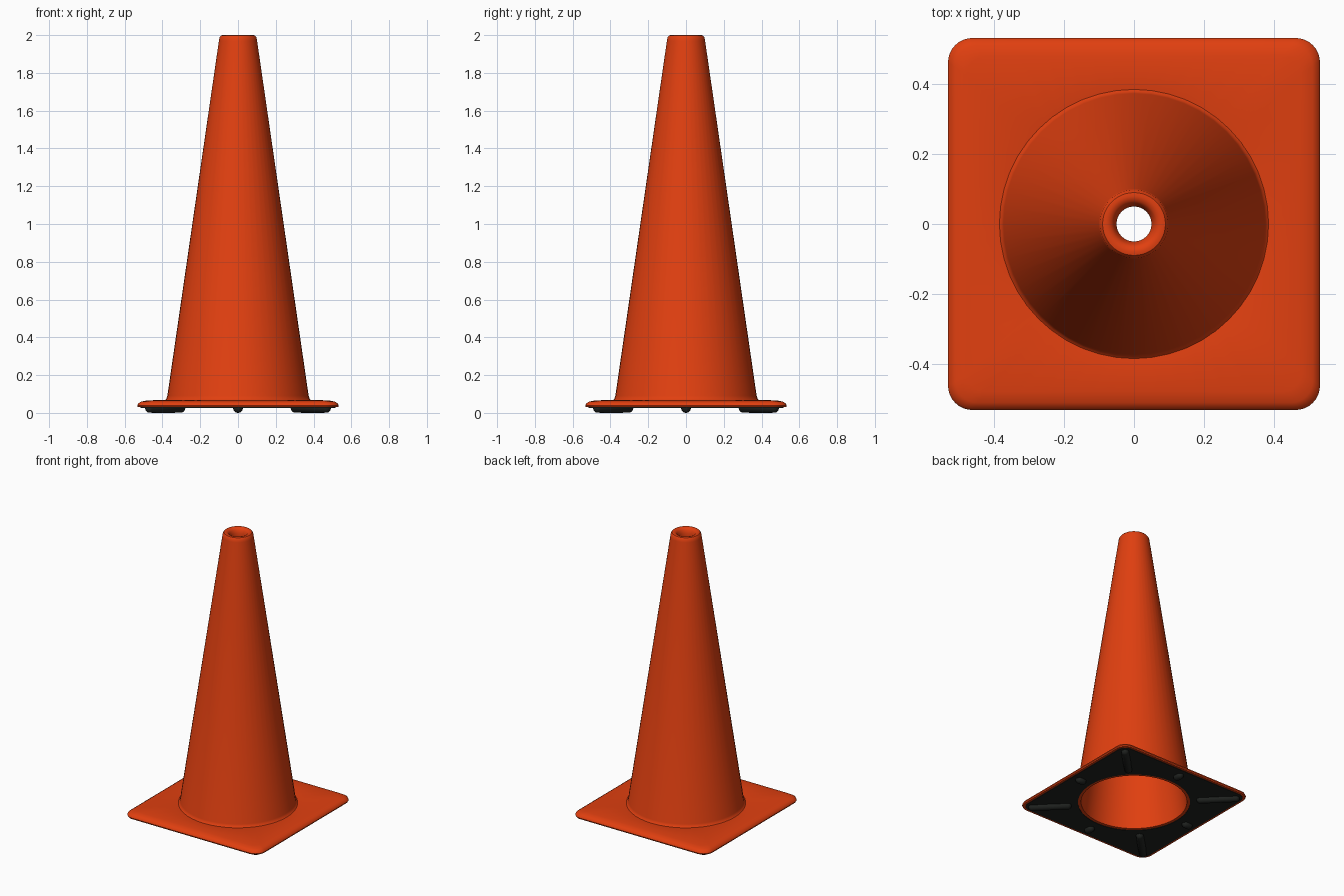
import bpy, bmesh
from math import pi, sin, cos, atan2, hypot, tan
from mathutils import Matrix

if "Cube" in bpy.data.objects:
    bpy.data.objects.remove(bpy.data.objects["Cube"])


def material(name, rgb):
    m = bpy.data.materials.new(name)
    m.use_nodes = True
    m.diffuse_color = (*rgb, 1)
    m.node_tree.nodes["Principled BSDF"].inputs["Base Color"].default_value = (*rgb, 1)
    return m


orange = material("safety orange", (0.75, 0.05, 0.005))
black = material("black rubber", (0.014, 0.016, 0.014))


def finish(bm, name, mat, angle=40):
    bmesh.ops.recalc_face_normals(bm, faces=bm.faces[:])
    mesh = bpy.data.meshes.new(name)
    bm.to_mesh(mesh)
    bm.free()
    mesh.materials.append(mat)
    ob = bpy.data.objects.new(name, mesh)
    bpy.context.collection.objects.link(ob)
    bpy.ops.object.select_all(action="DESELECT")
    ob.select_set(True)
    bpy.context.view_layer.objects.active = ob
    bpy.ops.object.shade_smooth_by_angle(angle=angle * pi / 180)
    return ob


def loft(name, rings, mat):
    """Skin a closed loop of rings, the last joining back to the first."""
    bm = bmesh.new()
    loops = [[bm.verts.new(p) for p in ring] for ring in rings]
    for a, b in zip(loops, loops[1:] + loops[:1]):
        n = len(a)
        for i in range(n):
            j = (i + 1) % n
            bm.faces.new((a[i], a[j], b[j], b[i]))
    return finish(bm, name, mat)


def circle(r, z, n=48):
    return [(r * cos(2 * pi * i / n), r * sin(2 * pi * i / n), z) for i in range(n)]


def square(h, r, z):
    """Square of half-size h with corner radius r, with points along each side."""
    pts = []
    c = h - r
    for q in range(4):
        side = []
        limit = atan2(c, h)
        for i in range(1, 12):
            side.append((h, h * tan(limit * (i / 6 - 1))))
        for i in range(9):
            a = pi / 2 * i / 8
            side.append((c + r * cos(a), c + r * sin(a)))
        turn = q * pi / 2
        pts += [(x * cos(turn) - y * sin(turn), x * sin(turn) + y * cos(turn), z)
                for x, y in side]
    return pts


def rounded(ring, r, z):
    """Circle whose points follow the directions of a square ring."""
    return [(x * r / hypot(x, y), y * r / hypot(x, y), z) for x, y, _ in ring]


# Hollow cone: up the outside, over the lip, down the inside
profile = [(0.36, 0.03), (0.39, 0.066), (0.38, 0.073), (0.374, 0.09),
           (0.101, 1.97), (0.098, 1.988), (0.09, 1.998), (0.08, 2.0),
           (0.066, 1.996), (0.058, 1.985), (0.05, 1.965), (0.05, 1.94),
           (0.075, 1.92), (0.335, 0.1), (0.342, 0.03)]
loft("cone_body", [circle(r, z) for r, z in profile], orange)

# Square base slab with a soft upper edge and a round opening
outer = [(0.53, 0.07, 0.03), (0.533, 0.07, 0.038), (0.528, 0.068, 0.05),
         (0.512, 0.062, 0.06), (0.48, 0.055, 0.066)]
rings = [square(*s) for s in outer]
rings += [rounded(rings[0], 0.385, 0.069), rounded(rings[0], 0.355, 0.06),
          rounded(rings[0], 0.355, 0.03)]
loft("base_slab", rings, orange)

# Thin rubber sheet beneath the base
edge = square(0.515, 0.06, 0.031)
loft("underside_sheet", [edge, [(x, y, 0.027) for x, y, _ in edge],
                         rounded(edge, 0.362, 0.027), rounded(edge, 0.362, 0.031)], black)


# Rounded feet: long ones to the corners, short ones to the sides
def foot(name, start, end, angle, radius=0.026):
    bm = bmesh.new()
    bmesh.ops.create_uvsphere(bm, u_segments=16, v_segments=10, radius=radius)
    stretch = (end - start) / 2 - radius
    for v in bm.verts:
        if abs(v.co.x) > 0.0001:
            v.co.x += stretch if v.co.x > 0 else -stretch
    place = Matrix.Rotation(angle, 4, "Z") @ Matrix.Translation(((start + end) / 2, 0, radius))
    bmesh.ops.transform(bm, matrix=place, verts=bm.verts[:])
    finish(bm, name, black)


sides = ["left", "back", "right", "front"]
corners = ["back_left", "back_right", "front_right", "front_left"]
for k in range(4):
    foot(sides[k] + "_side_foot", 0.41, 0.485, k * pi / 2)
    foot(corners[k] + "_corner_foot", 0.405, 0.685, k * pi / 2 + pi / 4)
